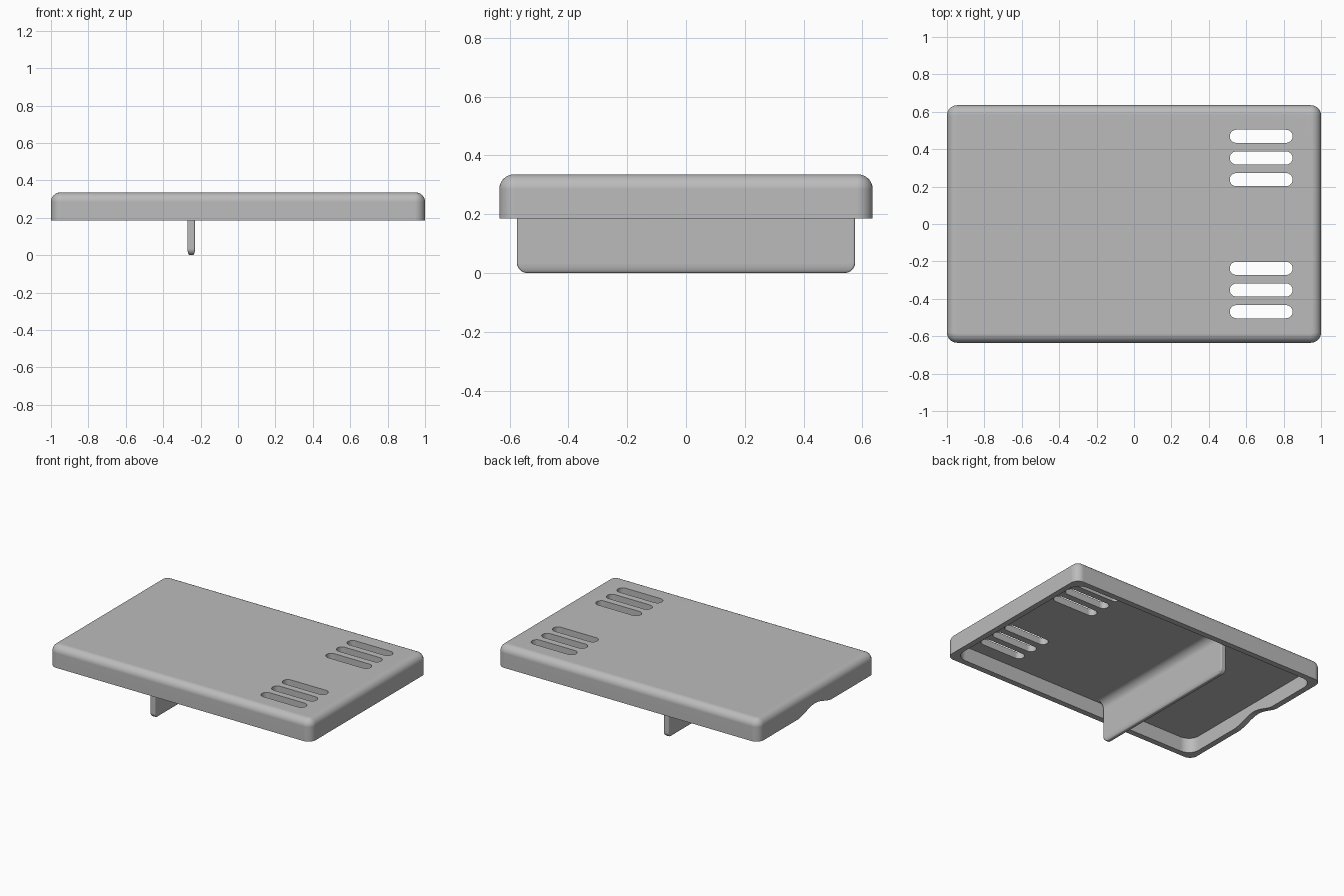
import bpy, bmesh, math
from mathutils import Vector

old = bpy.data.objects.get("Cube")
if old:
    bpy.data.objects.remove(old, do_unlink=True)

HX, HY = 1.0, 0.635          # half size of the lid
RIM, TOP, CEIL = 0.185, 0.335, 0.287
WALL, ROLL = 0.04, 0.05
PLATE_X = -0.25

grey = bpy.data.materials.new("plain grey")
grey.use_nodes = True
colour = (0.5, 0.5, 0.5, 1)
grey.diffuse_color = colour
grey.node_tree.nodes["Principled BSDF"].inputs["Base Color"].default_value = colour


def rounded(hx, hy, r, z, cx=0, cy=0, steps=8):
    """Rounded rectangle ring in the xy plane."""
    pts = []
    for q, (sx, sy) in enumerate([(1, 1), (-1, 1), (-1, -1), (1, -1)]):
        for i in range(steps + 1):
            a = (q + i / steps) * math.pi / 2
            pts.append(Vector((cx + sx * (hx - r) + r * math.cos(a),
                               cy + sy * (hy - r) + r * math.sin(a), z)))
    return pts


def loft(name, rings):
    """Closed solid through equal-length rings."""
    bm = bmesh.new()
    loops = [[bm.verts.new(p) for p in ring] for ring in rings]
    n = len(loops[0])
    for a, b in zip(loops, loops[1:]):
        for i in range(n):
            j = (i + 1) % n
            bm.faces.new((a[i], a[j], b[j], b[i]))
    bm.faces.new(loops[0][::-1])
    bm.faces.new(loops[-1])
    bmesh.ops.recalc_face_normals(bm, faces=bm.faces)
    mesh = bpy.data.meshes.new(name)
    bm.to_mesh(mesh)
    bm.free()
    obj = bpy.data.objects.new(name, mesh)
    bpy.context.collection.objects.link(obj)
    mesh.materials.append(grey)
    return obj


def select(obj):
    bpy.ops.object.select_all(action='DESELECT')
    obj.select_set(True)
    bpy.context.view_layer.objects.active = obj


def cut(obj, cutter):
    mod = obj.modifiers.new("cut", 'BOOLEAN')
    mod.operation, mod.solver, mod.object = 'DIFFERENCE', 'EXACT', cutter
    select(obj)
    bpy.ops.object.modifier_apply(modifier=mod.name)
    bpy.data.objects.remove(cutter, do_unlink=True)


def smooth(obj):
    select(obj)
    bpy.ops.object.shade_smooth_by_angle(angle=math.radians(35))
    mod = obj.modifiers.new("even shading", 'WEIGHTED_NORMAL')
    mod.keep_sharp = True


# Hollow lid: ceiling, inner wall, rim, outer wall, rolled top edge
rings = [rounded(HX - WALL, HY - WALL, 0.08, z) for z in (CEIL, RIM)]
rings.append(rounded(HX, HY, 0.055, RIM))
for i in range(9):
    a = i / 8 * math.pi / 2
    inset = ROLL * (1 - math.cos(a))
    rings.append(rounded(HX - inset, HY - inset, 0.055 - inset,
                         TOP - ROLL + ROLL * math.sin(a)))
lid = loft("lid", rings)

# Two mirrored groups of vent slots
for side in (-1, 1):
    for k in range(3):
        y = side * (0.237 + 0.116 * k)
        cut(lid, loft("slot_cutter", [rounded(0.168, 0.035, 0.0349, z, 0.68, y)
                                      for z in (CEIL - 0.03, TOP + 0.05)]))

# Shallow wavy finger notch in the rim of one short side
wave = []
for i in range(25):
    t = i / 24 * 2 - 1
    wave.append((0.02 + 0.2 * t, RIM - 0.001 + 0.021 * (1 + math.cos(math.pi * t))))
wave += [(0.22, RIM - 0.05), (-0.18, RIM - 0.05)]
cut(lid, loft("notch_cutter", [[Vector((x, y, z)) for y, z in wave]
                               for x in (-HX - 0.05, -HX + WALL + 0.05)]))
smooth(lid)

# Divider plate: rounded lower edge, straight body, fillet into the ceiling
rings = []
for i in range(7):
    a = i / 6 * math.pi / 2
    s = math.sin(a)
    rings.append(rounded(0.008 + 0.012 * s, 0.54 + 0.035 * s, 0.007,
                         0.035 * (1 - math.cos(a)), PLATE_X, steps=4))
for i in range(9):
    a = i / 8 * math.pi / 2
    rings.append(rounded(0.02 + 0.055 * (1 - math.cos(a)), 0.575, 0.007,
                         CEIL - 0.055 + 0.056 * math.sin(a), PLATE_X, steps=4))
smooth(loft("divider_plate", rings))
